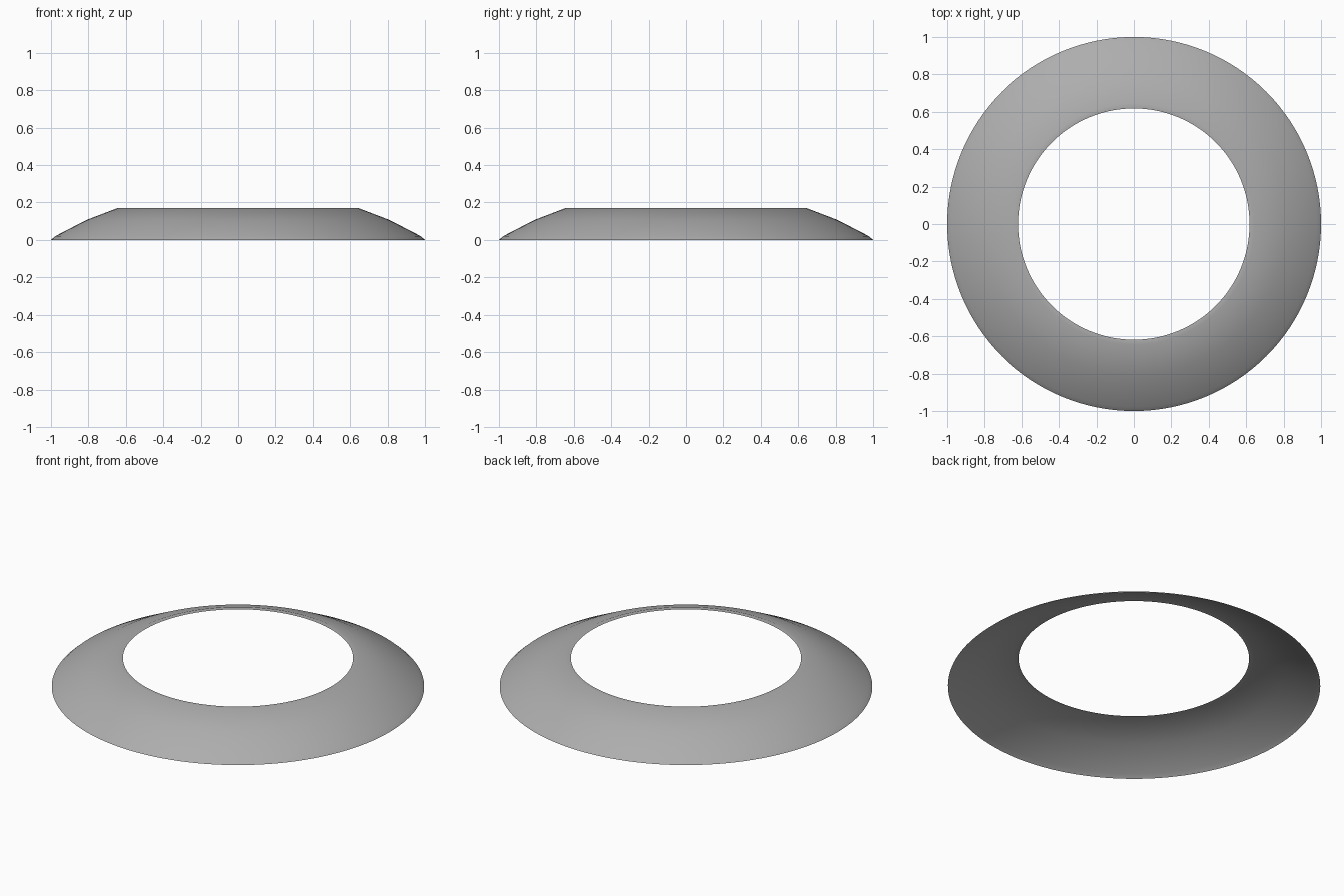
import bpy, bmesh, math

if "Cube" in bpy.data.objects:
    bpy.data.objects.remove(bpy.data.objects["Cube"])

# Open cross-section (radius, height) of a gently domed sheet, hole edge to rim
profile = [(0.618, 0.168), (0.645, 0.170), (0.81, 0.107), (0.978, 0.02), (1.0, 0.0)]


def lathe(name, points, segments):
    bm = bmesh.new()
    rings = []
    for i in range(segments):
        a = 2 * math.pi * i / segments
        rings.append([bm.verts.new((r * math.cos(a), r * math.sin(a), z)) for r, z in points])
    for i in range(segments):
        a, b = rings[i], rings[(i + 1) % segments]
        for j in range(len(points) - 1):
            bm.faces.new((a[j], a[j + 1], b[j + 1], b[j]))
    mesh = bpy.data.meshes.new(name)
    bm.to_mesh(mesh)
    bm.free()
    obj = bpy.data.objects.new(name, mesh)
    bpy.context.collection.objects.link(obj)
    return obj


# Domed ring shell, open underneath
ring = lathe("domed_ring", profile, 128)
bpy.context.view_layer.objects.active = ring
ring.select_set(True)
bpy.ops.object.shade_smooth_by_angle(angle=math.radians(50))

# Mid-grey finish
grey = bpy.data.materials.new("mid_grey")
grey.diffuse_color = (0.42, 0.42, 0.42, 1)
grey.use_nodes = True
grey.node_tree.nodes["Principled BSDF"].inputs["Base Color"].default_value = grey.diffuse_color
ring.data.materials.append(grey)
